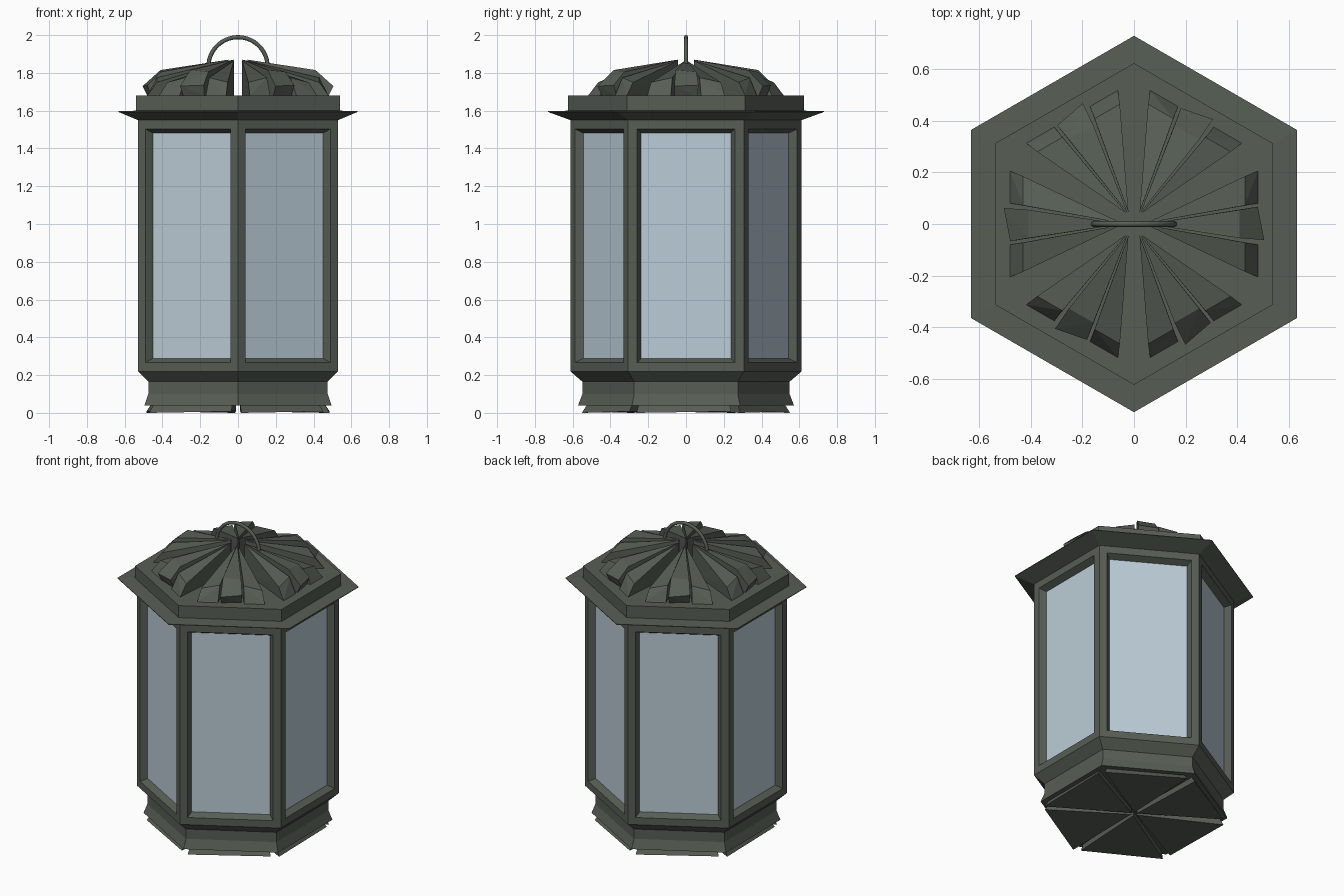
import bpy, bmesh, math
from mathutils import Matrix, Vector

if "Cube" in bpy.data.objects:
    bpy.data.objects.remove(bpy.data.objects["Cube"])

C30 = math.cos(math.radians(30))


def material(name, rgb):
    m = bpy.data.materials.new(name)
    m.diffuse_color = (*rgb, 1)
    m.use_nodes = True
    m.node_tree.nodes["Principled BSDF"].inputs["Base Color"].default_value = m.diffuse_color
    return m


METAL = material("grey green metal", (0.095, 0.113, 0.09))
GLASS = material("pale blue glass", (0.50, 0.61, 0.68))


def finish(bm, name):
    bmesh.ops.recalc_face_normals(bm, faces=bm.faces[:])
    me = bpy.data.meshes.new(name)
    bm.to_mesh(me)
    bm.free()
    ob = bpy.data.objects.new(name, me)
    me.materials.append(METAL)
    me.materials.append(GLASS)
    bpy.context.collection.objects.link(ob)
    return ob


def hex_lathe(profile):
    """Six-sided capped solid from (flat-to-centre distance, z) points."""
    bm = bmesh.new()
    rings = []
    for a, z in profile:
        ring = []
        for k in range(6):
            t = math.radians(30 + 60 * k)
            ring.append(bm.verts.new((a / C30 * math.cos(t), a / C30 * math.sin(t), z)))
        rings.append(ring)
    for lo, hi in zip(rings, rings[1:]):
        for k in range(6):
            j = (k + 1) % 6
            bm.faces.new((lo[k], lo[j], hi[j], hi[k]))
    bm.faces.new(rings[0][::-1])
    bm.faces.new(rings[-1])
    bmesh.ops.recalc_face_normals(bm, faces=bm.faces[:])
    return bm


def hull_ring(name, pieces):
    """Convex pieces of (radial, tangential, z) points, repeated on six sides."""
    bm = bmesh.new()
    for k in range(6):
        rot = Matrix.Rotation(math.radians(60 * k), 3, 'Z')
        for pts in pieces:
            vs = [bm.verts.new(rot @ Vector(p)) for p in pts]
            r = bmesh.ops.convex_hull(bm, input=vs)
            loose = [g for g in r["geom_interior"] if isinstance(g, bmesh.types.BMVert) and g.is_valid]
            if loose:
                bmesh.ops.delete(bm, geom=loose, context='VERTS')
    return finish(bm, name)


# Lantern body with recessed glass panes
bm = hex_lathe([(0.495, 0.04), (0.475, 0.10), (0.475, 0.165), (0.53, 0.22), (0.53, 1.55)])
sides = [f for f in bm.faces if abs(f.normal.z) < 0.01 and f.calc_area() > 0.5]
bmesh.ops.inset_individual(bm, faces=sides, thickness=0.067, depth=0)
bmesh.ops.inset_individual(bm, faces=sides, thickness=0.03, depth=-0.04)
for f in sides:
    f.material_index = 1
finish(bm, "lantern_body")

# Roof brim and flat deck
finish(hex_lathe([(0.53, 1.55), (0.632, 1.593), (0.632, 1.597), (0.54, 1.60), (0.54, 1.68)]),
       "roof_brim")

# Roof petals: a raised, slightly twisted rib between two side wedges
rib = [(0.05, 0, 1.87), (0.05, 0, 1.68),
       (0.41, -0.055, 1.815), (0.41, 0.055, 1.805),
       (0.505, -0.062, 1.73), (0.48, 0.067, 1.735),
       (0.48, -0.06, 1.68), (0.46, 0.06, 1.68)]


def side_wedge(s):
    return [(0.05, 0.004 * s, 1.865), (0.05, 0.004 * s, 1.68),
            (0.43, 0.072 * s, 1.775), (0.43, 0.185 * s, 1.75),
            (0.48, 0.08 * s, 1.68), (0.48, 0.205 * s, 1.68)]


hull_ring("roof_petals", [rib, side_wedge(1), side_wedge(-1)])

# Base plates: six flat triangles with narrow gaps
hull_ring("base_plates", [[(0.02, 0, 0.012), (0.02, 0, 0.045),
                           (0.485, -0.262, 0.0), (0.485, 0.24, 0.008),
                           (0.46, -0.25, 0.045), (0.46, 0.23, 0.045)]])

# Carrying ring
cu = bpy.data.curves.new("carry_ring", 'CURVE')
cu.dimensions = '3D'
cu.bevel_depth = 0.011
cu.bevel_resolution = 2
cu.use_fill_caps = True
sp = cu.splines.new('POLY')
n = 24
sp.points.add(n)
for i in range(n + 1):
    t = math.radians(-10 + 200 * i / n)
    sp.points[i].co = (0.157 * math.cos(t), 0, 1.832 + 0.157 * math.sin(t), 1)
cu.materials.append(METAL)
bpy.context.collection.objects.link(bpy.data.objects.new("carry_ring", cu))
